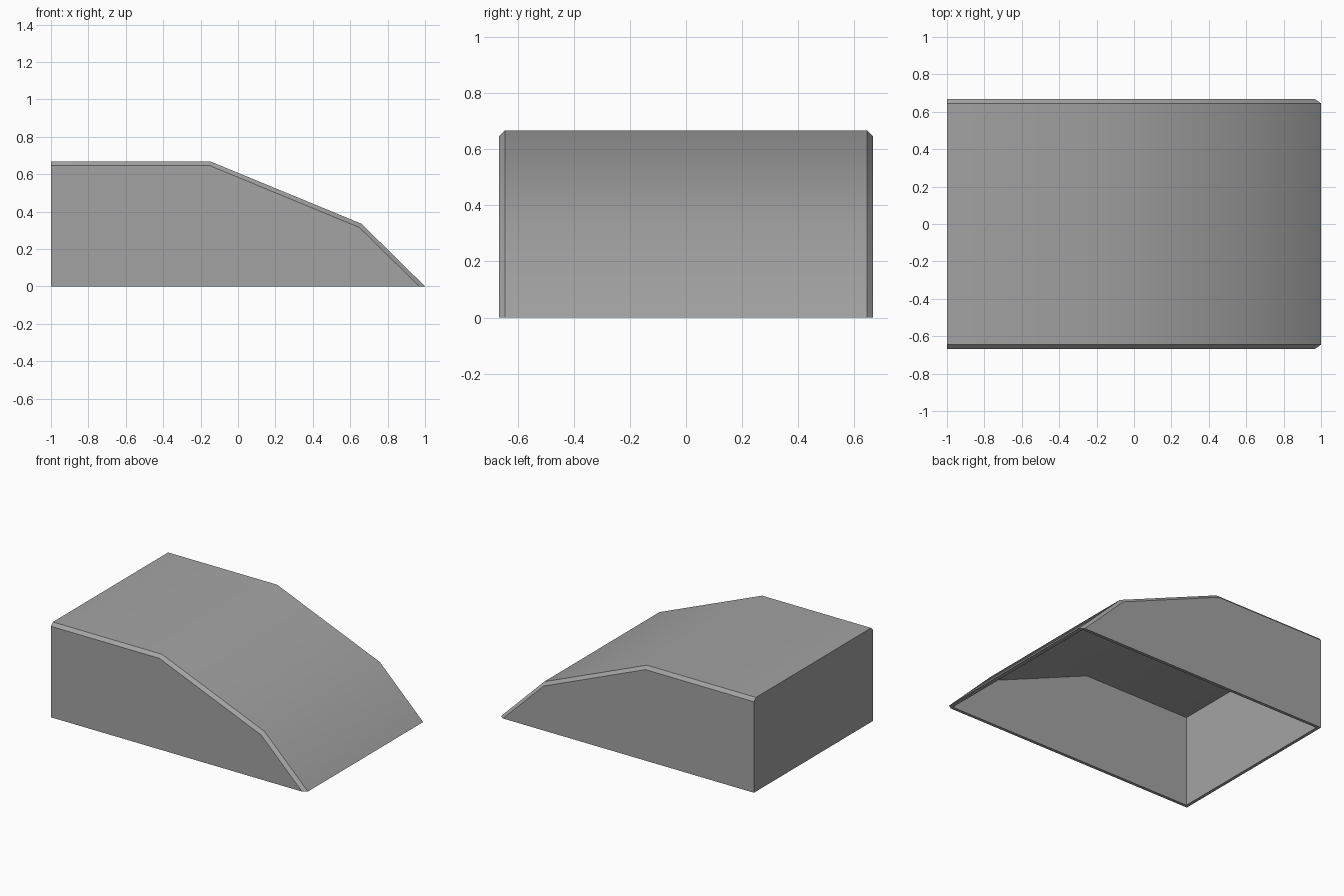
import bpy, bmesh, math

cube = bpy.data.objects.get("Cube")
if cube:
    bpy.data.objects.remove(cube, do_unlink=True)

WIDTH = 0.667   # half width
WALL = 0.022    # wall thickness and edge chamfer

# Side profiles (x, z): full roof line, and the same line set in by the wall
roof = [(-1, 0), (-1, 0.667), (-0.145, 0.667), (0.66, 0.335), (0.995, 0)]
roof[-1] = (1, 0)
side = [(-1, 0), (-1, 0.645), (-0.149, 0.645), (0.649, 0.315), (0.969, 0)]
inner = [(max(x, -1 + WALL), z) for x, z in side]

bm = bmesh.new()


def ring(profile, y):
    return [bm.verts.new((x, y, z)) for x, z in profile]


def loft(rings):
    for a, b in zip(rings, rings[1:]):
        for i in range(len(a) - 1):
            bm.faces.new((a[i], a[i + 1], b[i + 1], b[i]))
    bm.faces.new(rings[0])
    bm.faces.new(rings[-1])


# Outer skin with chamfered long edges, and the hollow inside
edge = WIDTH - WALL
outer_rings = [ring(side, -WIDTH), ring(roof, -edge), ring(roof, edge), ring(side, WIDTH)]
inner_rings = [ring(inner, -edge), ring(inner, edge)]
loft(outer_rings)
loft(inner_rings)

# Bottom rim joining the skins around the open underside
for end in (0, -1):
    bm.faces.new([r[end] for r in outer_rings] + [r[end] for r in reversed(inner_rings)])
for o, i in ((outer_rings[0], inner_rings[0]), (outer_rings[-1], inner_rings[-1])):
    bm.faces.new((o[0], o[-1], i[-1], i[0]))

bmesh.ops.recalc_face_normals(bm, faces=bm.faces[:])
mesh = bpy.data.meshes.new("sloped_cover")
bm.to_mesh(mesh)
bm.free()

# Plain grey colour
grey = bpy.data.materials.new("mid_grey")
grey.use_nodes = True
colour = (0.37, 0.37, 0.37, 1)
grey.diffuse_color = colour
for node in grey.node_tree.nodes:
    if node.type == "BSDF_PRINCIPLED":
        node.inputs["Base Color"].default_value = colour
mesh.materials.append(grey)

cover = bpy.data.objects.new("sloped_cover", mesh)
bpy.context.collection.objects.link(cover)
bpy.ops.object.select_all(action="DESELECT")
cover.select_set(True)
bpy.context.view_layer.objects.active = cover
bpy.ops.object.shade_smooth_by_angle(angle=math.radians(30))
